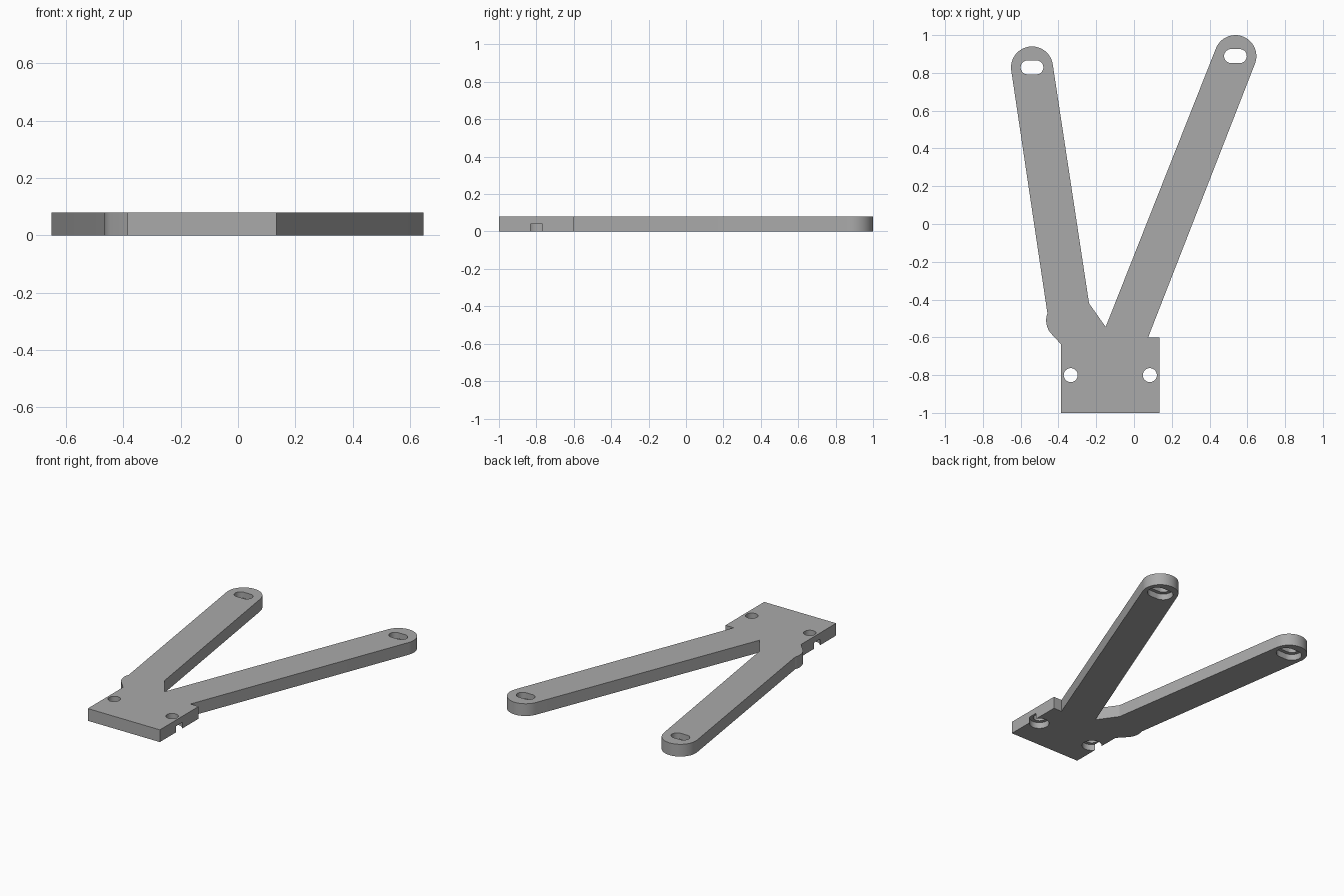
import bpy
import bmesh
from math import cos, sin, radians

if "Cube" in bpy.data.objects:
    bpy.data.objects.remove(bpy.data.objects["Cube"])

THICK = 0.08
END_R = 0.111          # rounded arm ends
LEFT_END = (0.537, 0.889)
RIGHT_END = (-0.54, 0.829)

grey = bpy.data.materials.new("plain grey")
grey.use_nodes = True
colour = (0.4, 0.4, 0.4, 1)
grey.diffuse_color = colour
grey.node_tree.nodes["Principled BSDF"].inputs["Base Color"].default_value = colour


def arc(centre, radius, start, end, steps=24):
    """Points on an arc, angles in degrees, counter-clockwise."""
    angles = [radians(start + (end - start) * i / steps) for i in range(steps + 1)]
    return [(centre[0] + radius * cos(a), centre[1] + radius * sin(a)) for a in angles]


def stadium(centre, radius, half_run):
    """Slot outline running along x; a zero run gives a circle."""
    x, y = centre
    if half_run == 0:
        return arc(centre, radius, 0, 360, 48)[:-1]
    return arc((x + half_run, y), radius, -90, 90) + arc((x - half_run, y), radius, 90, 270)


def prism(name, outline, bottom, top):
    """Extrude a counter-clockwise outline upwards."""
    bm = bmesh.new()
    face = bm.faces.new([bm.verts.new((x, y, bottom)) for x, y in outline])
    extruded = bmesh.ops.extrude_face_region(bm, geom=[face])["geom"]
    for v in extruded:
        if isinstance(v, bmesh.types.BMVert):
            v.co.z = top
    bmesh.ops.recalc_face_normals(bm, faces=bm.faces)
    mesh = bpy.data.meshes.new(name)
    bm.to_mesh(mesh)
    bm.free()
    obj = bpy.data.objects.new(name, mesh)
    bpy.context.collection.objects.link(obj)
    mesh.materials.append(grey)
    return obj


# Plate outline: mounting block, left arm, crotch, right arm, rounded elbow
outline = [(-0.386, -1), (0.135, -1), (0.135, -0.6), (0.075, -0.6)]
outline += arc(LEFT_END, END_R, -21.3, 158.7)
outline += [(-0.15, -0.545), (-0.238, -0.42)]
outline += arc(RIGHT_END, END_R, 8.5, 188.5)
outline += [(-0.46, -0.462)]
outline += arc((-0.355, -0.51), 0.11, 160, 215, 10)
outline += [(-0.386, -0.637)]
bracket = prism("bracket", outline, 0, THICK)


def cut(shape, bottom, top):
    """Cut a vertical hole through the bracket."""
    cutter = prism("hole_cutter", shape, bottom, top)
    cutter.hide_render = True
    mod = bracket.modifiers.new("hole", 'BOOLEAN')
    mod.operation = 'DIFFERENCE'
    mod.solver = 'EXACT'
    mod.object = cutter
    bpy.context.view_layer.objects.active = bracket
    bpy.ops.object.modifier_apply(modifier=mod.name)
    bpy.data.objects.remove(cutter)


# Screw holes and arm slots, each with a wider recess from below
for centre, half_run in [((-0.335, -0.8), 0), ((0.084, -0.8), 0),
                         (LEFT_END, 0.023), (RIGHT_END, 0.023)]:
    cut(stadium(centre, 0.037, half_run), -0.1, 0.2)
    cut(stadium(centre, 0.06, half_run), -0.1, THICK / 2)

# Smooth the round walls, keep the edges sharp
bpy.ops.object.select_all(action='DESELECT')
bracket.select_set(True)
bpy.context.view_layer.objects.active = bracket
bpy.ops.object.shade_smooth_by_angle(angle=radians(20))
